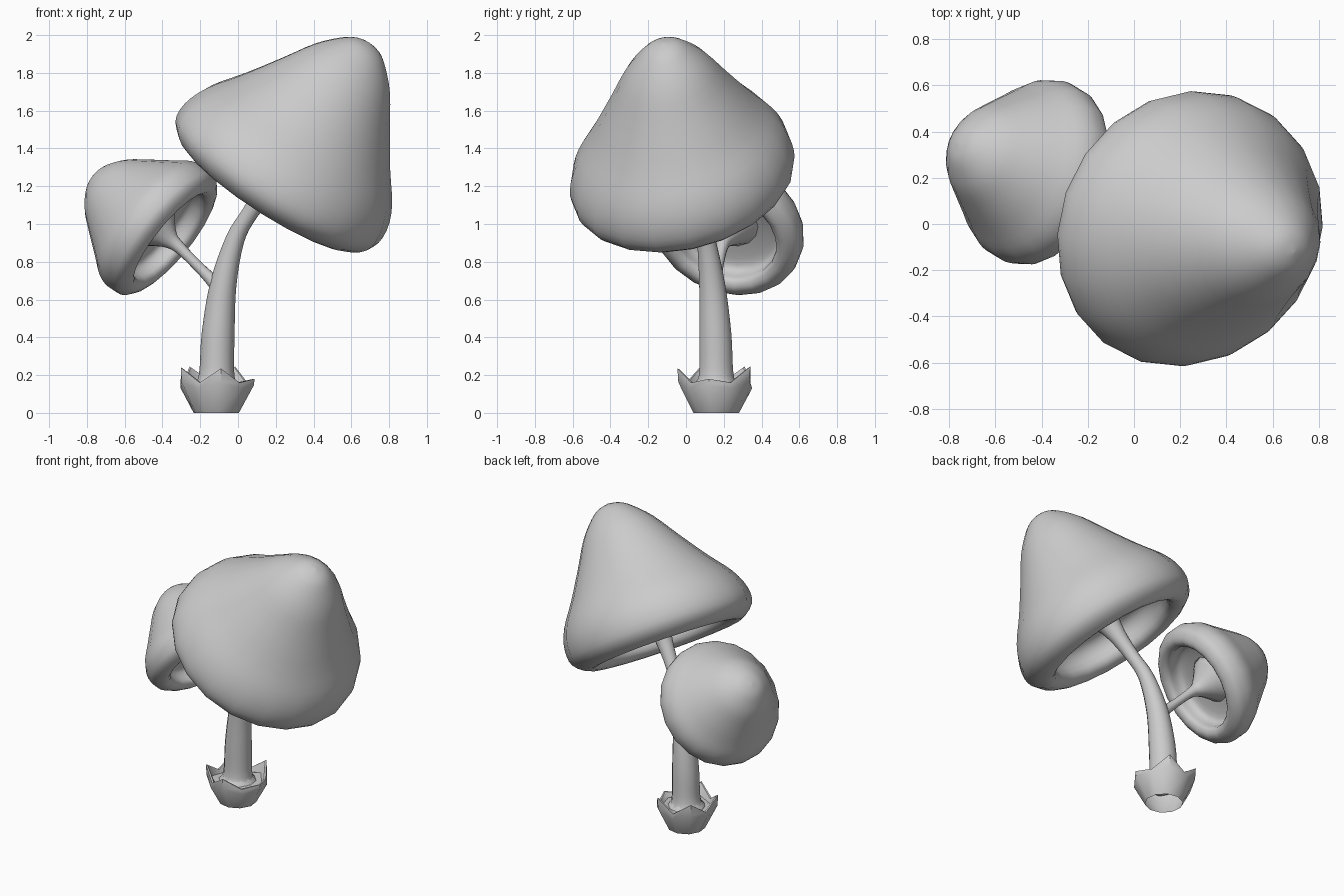
import bpy, bmesh
from math import sin, cos, pi, radians
from mathutils import Vector

if "Cube" in bpy.data.objects:
    bpy.data.objects.remove(bpy.data.objects["Cube"])


def spline(pts, n):
    """Catmull-Rom resampling of a short point list."""
    p = [Vector(q) for q in pts]
    p = [2 * p[0] - p[1]] + p + [2 * p[-1] - p[-2]]
    out = []
    for i in range(1, len(p) - 2):
        a, b, c, d = p[i - 1:i + 3]
        for k in range(n):
            t = k / n
            out.append(0.5 * (2 * b + (c - a) * t + (2 * a - 5 * b + 4 * c - d) * t * t
                              + (3 * b - a - 3 * c + d) * t ** 3))
    return out + [p[-2]]


def loft(name, rings, angle, ends=False):
    """Skin a list of equal-length vertex rings."""
    bm = bmesh.new()
    vs = [[bm.verts.new(v) for v in r] for r in rings]
    for a, b in zip(vs, vs[1:]):
        for i in range(len(a)):
            j = (i + 1) % len(a)
            bm.faces.new((a[i], a[j], b[j], b[i]))
    if ends:
        bm.faces.new(vs[0][::-1])
        bm.faces.new(vs[-1])
    bmesh.ops.recalc_face_normals(bm, faces=bm.faces)
    me = bpy.data.meshes.new(name)
    bm.to_mesh(me)
    bm.free()
    ob = bpy.data.objects.new(name, me)
    bpy.context.collection.objects.link(ob)
    bpy.ops.object.select_all(action='DESELECT')
    bpy.context.view_layer.objects.active = ob
    ob.select_set(True)
    bpy.ops.object.shade_smooth_by_angle(angle=angle)
    return ob


def circle(centre, axis, rx, ry, sides):
    rot = Vector((0, 0, 1)).rotation_difference(Vector(axis))
    return [Vector(centre) + rot @ Vector((rx * cos(2 * pi * i / sides),
            ry * sin(2 * pi * i / sides), 0)) for i in range(sides)]


# Caps: one bell profile (radius, height) with a rolled lip and hollow underside
PROFILE = [(.004, .85), (.075, .832), (.14, .785), (.235, .68), (.335, .52), (.455, .335),
           (.565, .18), (.614, .05), (.603, -.06), (.51, -.13), (.435, -.09),
           (.43, .01), (.38, .08), (.2, .12), (.004, .14)]


def cap(name, centre, axis, lean, sx, sy, hs, bulge, sides=20):
    c, ax, lean = Vector(centre), Vector(axis).normalized(), Vector(lean)
    rings = []
    for q in spline([(r, h, 0) for r, h in PROFILE], 3):
        r, h = q.x * (1 + bulge * max(q.y, 0)), q.y * hs
        rings.append(circle(c + ax * h + lean * max(h, 0), ax, r * sx, r * sy, sides))
    return loft(name, rings, pi, True)


cap("large_cap", (.225, -.02, 1.26), (.53, -.20, .82), (.02, .08, 0), 1.03, .98, 1, 0)
cap("small_cap", (-.40, .217, .96), (-.74, .27, .60), (0, 0, 0), .66, .66, .57, .28)


# Stems: tubes along (x, y, z, radius) paths, flaring where they meet the caps
def stem(name, path, sides=14):
    pts = spline(path, 4)
    rings = []
    for i, q in enumerate(pts):
        d = (pts[min(i + 1, len(pts) - 1)] - pts[max(i - 1, 0)]).xyz
        rings.append(circle(q.xyz, d, q.w, q.w, sides))
    return loft(name, rings, pi, True)


stem("main_stem", [(-.115, .16, .14, .125), (-.113, .16, .20, .094), (-.105, .155, .42, .087),
                   (-.078, .138, .68, .070), (-.015, .105, .92, .050), (.065, .065, 1.06, .044),
                   (.165, .02, 1.21, .060), (.225, -.01, 1.30, .10), (.29, -.045, 1.39, .22)])
stem("branch_stem", [(-.08, .145, .64, .05), (-.135, .155, .70, .035), (-.21, .17, .775, .028),
                     (-.31, .19, .875, .032), (-.37, .203, .925, .06), (-.46, .235, 1.01, .17)])

# Jagged base cup: five pointed lobes (one shorter), hollow, floor meeting the stem
TIPS = [.235, .18, .245, .245, .24]


def cup_ring(r, z, dr=0, lift=0):
    out = []
    for i in range(10):
        a = radians(-83 + 36 * i)
        k = 1 - i % 2
        rr = r + dr * k
        zz = z + lift * k * (TIPS[i // 2] - z)
        out.append(Vector((-.115 + rr * cos(a), .16 + rr * sin(a), zz)))
    return out


loft("base_cup", [cup_ring(.122, 0), cup_ring(.192, .13, .01, .3), cup_ring(.182, .16, .025, 1),
                  cup_ring(.17, .162, .027, .95), cup_ring(.155, .14, .012, .2),
                  cup_ring(.12, .15), cup_ring(.09, .19)], radians(40))
